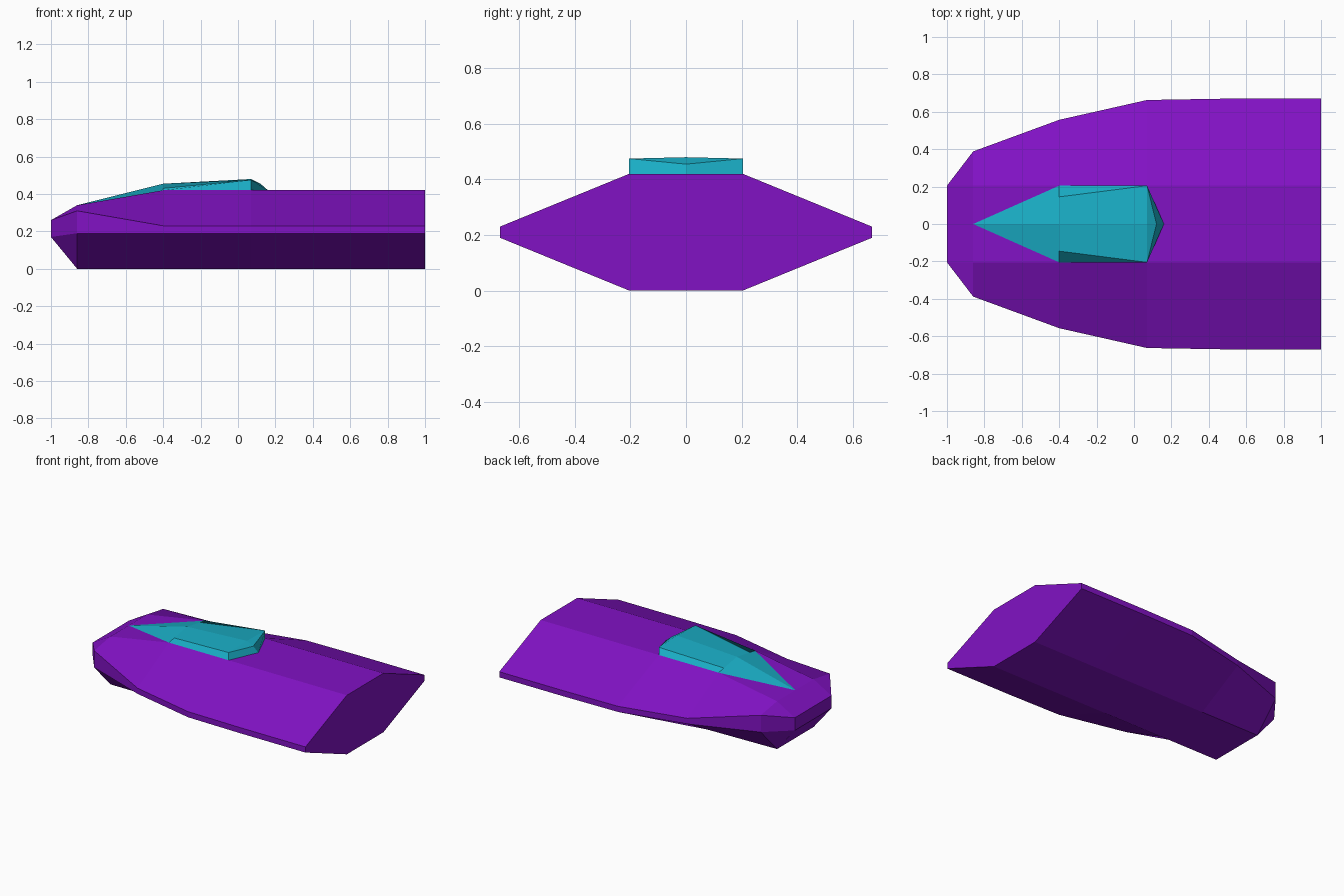
import bpy, bmesh

if "Cube" in bpy.data.objects:
    bpy.data.objects.remove(bpy.data.objects["Cube"])


def make_object(name, bm, colour):
    bmesh.ops.remove_doubles(bm, verts=bm.verts, dist=1e-4)
    bmesh.ops.dissolve_degenerate(bm, edges=bm.edges, dist=1e-4)
    bmesh.ops.recalc_face_normals(bm, faces=bm.faces)
    mesh = bpy.data.meshes.new(name)
    bm.to_mesh(mesh)
    bm.free()
    mat = bpy.data.materials.new(name + "_paint")
    mat.diffuse_color = colour
    mat.use_nodes = True
    mat.node_tree.nodes["Principled BSDF"].inputs["Base Color"].default_value = mat.diffuse_color
    mesh.materials.append(mat)
    obj = bpy.data.objects.new(name, mesh)
    bpy.context.collection.objects.link(obj)
    return obj


# Hull: eight-sided sections lofted from bow to stern
FLAT = 0.205  # half width of the flat deck and keel
# x, side half width, keel z, lower side z, upper side z, deck z
stations = [
    (-1.00, 0.205, 0.17, 0.17, 0.26, 0.26),
    (-0.86, 0.388, 0.00, 0.19, 0.31, 0.34),
    (-0.40, 0.557, 0.00, 0.19, 0.23, 0.42),
    (0.07, 0.663, 0.00, 0.19, 0.23, 0.42),
    (0.48, 0.67, 0.00, 0.19, 0.23, 0.42),
    (1.00, 0.67, 0.00, 0.19, 0.23, 0.42),
]
bm = bmesh.new()
rings = []
for x, w, keel, low, high, deck in stations:
    half = [(FLAT, keel), (w, low), (w, high), (FLAT, deck)]
    section = half + [(-y, z) for y, z in reversed(half)]
    rings.append([bm.verts.new((x, y, z)) for y, z in section])
for a, b in zip(rings, rings[1:]):
    for i in range(8):
        j = (i + 1) % 8
        bm.faces.new((a[i], a[j], b[j], b[i]))
bm.faces.new(rings[0])
bm.faces.new(rings[-1])
make_object("hull", bm, (0.22, 0.006, 0.55, 1))

# Canopy: one half described by named corners, then mirrored across y
tip = (-0.86, 0, 0.34)
ridge_front, ridge_back = (-0.40, 0, 0.455), (0.07, 0, 0.48)
brow, notch = (-0.40, 0.205, 0.42), (-0.40, 0.145, 0.43)
corner_top, corner_base = (0.07, 0.205, 0.475), (0.07, 0.205, 0.42)
tail_top, tail_base = (0.12, 0, 0.455), (0.16, 0, 0.42)
panels = [
    (tip, ridge_front, notch, brow),                   # nose
    (ridge_front, ridge_back, corner_top, notch),      # roof
    (brow, notch, corner_top, corner_base),            # side
    (ridge_back, tail_top, corner_top),                # rear slope
    (corner_top, tail_top, tail_base, corner_base),    # rear wall
]
bm = bmesh.new()
for side in (1, -1):
    for panel in panels:
        bm.faces.new([bm.verts.new((x, side * y, z)) for x, y, z in panel])
make_object("canopy", bm, (0.01, 0.42, 0.56, 1))
